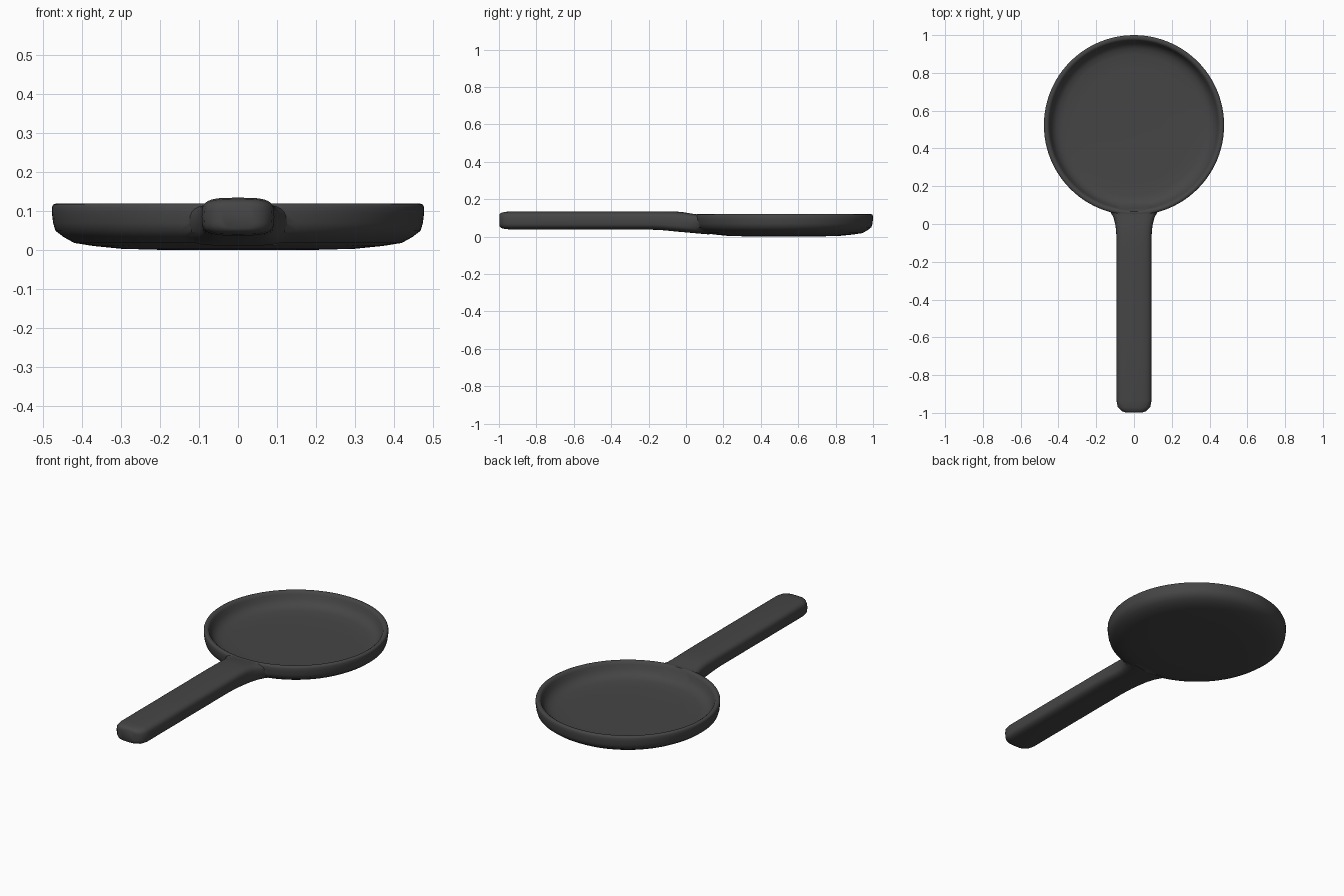
import bpy, bmesh, math

if "Cube" in bpy.data.objects:
    bpy.data.objects.remove(bpy.data.objects["Cube"])

CY = 0.523          # centre of the dish along y
SEG = 96            # sides of the dish
RING = 32           # points in one handle section


def new_object(name, bm):
    bmesh.ops.recalc_face_normals(bm, faces=bm.faces)
    mesh = bpy.data.meshes.new(name)
    bm.to_mesh(mesh)
    bm.free()
    obj = bpy.data.objects.new(name, mesh)
    bpy.context.collection.objects.link(obj)
    return obj


def skin(bm, rings):
    for a, b in zip(rings, rings[1:]):
        n = len(a)
        for i in range(n):
            j = (i + 1) % n
            bm.faces.new((a[i], a[j], b[j], b[i]))
    bm.faces.new(rings[0])
    bm.faces.new(rings[-1])


# Dish: lathed profile (radius, height), underside to rim to inner floor
profile = [(0.19, 0.001), (0.30, 0.004), (0.37, 0.011), (0.42, 0.019), (0.447, 0.034),
           (0.468, 0.050), (0.474, 0.070), (0.477, 0.095), (0.477, 0.110),
           (0.474, 0.117), (0.467, 0.120), (0.458, 0.119), (0.451, 0.114),
           (0.446, 0.103), (0.438, 0.082), (0.425, 0.063), (0.405, 0.050),
           (0.375, 0.043), (0.30, 0.040), (0.15, 0.039)]
bm = bmesh.new()
rings = []
for r, z in profile:
    rings.append([bm.verts.new((r * math.cos(2 * math.pi * i / SEG),
                                CY + r * math.sin(2 * math.pi * i / SEG), z))
                  for i in range(SEG)])
skin(bm, rings)
pan = new_object("pan", bm)

# Handle: sections (y, half width, bottom z, top z), flaring into the dish
sections = [(-0.998, 0.045, 0.056, 0.118), (-0.990, 0.066, 0.047, 0.127),
            (-0.970, 0.086, 0.041, 0.132), (-0.935, 0.093, 0.038, 0.135),
            (-0.60, 0.093, 0.038, 0.135), (-0.20, 0.093, 0.038, 0.135),
            (-0.12, 0.093, 0.034, 0.135), (-0.05, 0.094, 0.027, 0.134),
            (-0.01, 0.098, 0.022, 0.130), (0.025, 0.108, 0.017, 0.124),
            (0.05, 0.125, 0.014, 0.120), (0.066, 0.148, 0.012, 0.1185)]


def power(v, e):
    return math.copysign(abs(v) ** e, v)


bm = bmesh.new()
rings = []
for y, w, lo, hi in sections:
    k = max(0.0, (y + 0.05) / 0.116)      # how far the section follows the dish
    ring = []
    for i in range(RING):
        t = 2 * math.pi * i / RING
        x = w * power(math.cos(t), 0.55)
        s = power(math.sin(t), 0.55)
        bend = 0.46 - math.sqrt(0.46 ** 2 - x * x)
        under = 0.055 * max(0.0, -s)      # lower edge reaches further in
        ring.append(bm.verts.new((x, y + k * (bend + under),
                                  (lo + hi) / 2 + s * (hi - lo) / 2)))
    rings.append(ring)
skin(bm, rings)
handle = new_object("handle_blank", bm)

# Join handle and dish into one solid
union = pan.modifiers.new("join_handle", 'BOOLEAN')
union.operation = 'UNION'
union.solver = 'EXACT'
union.object = handle
bpy.context.view_layer.objects.active = pan
pan.select_set(True)
bpy.ops.object.modifier_apply(modifier=union.name)
bpy.data.objects.remove(handle)

# Dark iron finish, smooth shading
iron = bpy.data.materials.new("dark_iron")
iron.diffuse_color = (0.06, 0.06, 0.06, 1)
iron.use_nodes = True
iron.node_tree.nodes["Principled BSDF"].inputs["Base Color"].default_value = iron.diffuse_color
pan.data.materials.clear()
pan.data.materials.append(iron)
bpy.ops.object.shade_smooth_by_angle(angle=math.radians(45))
